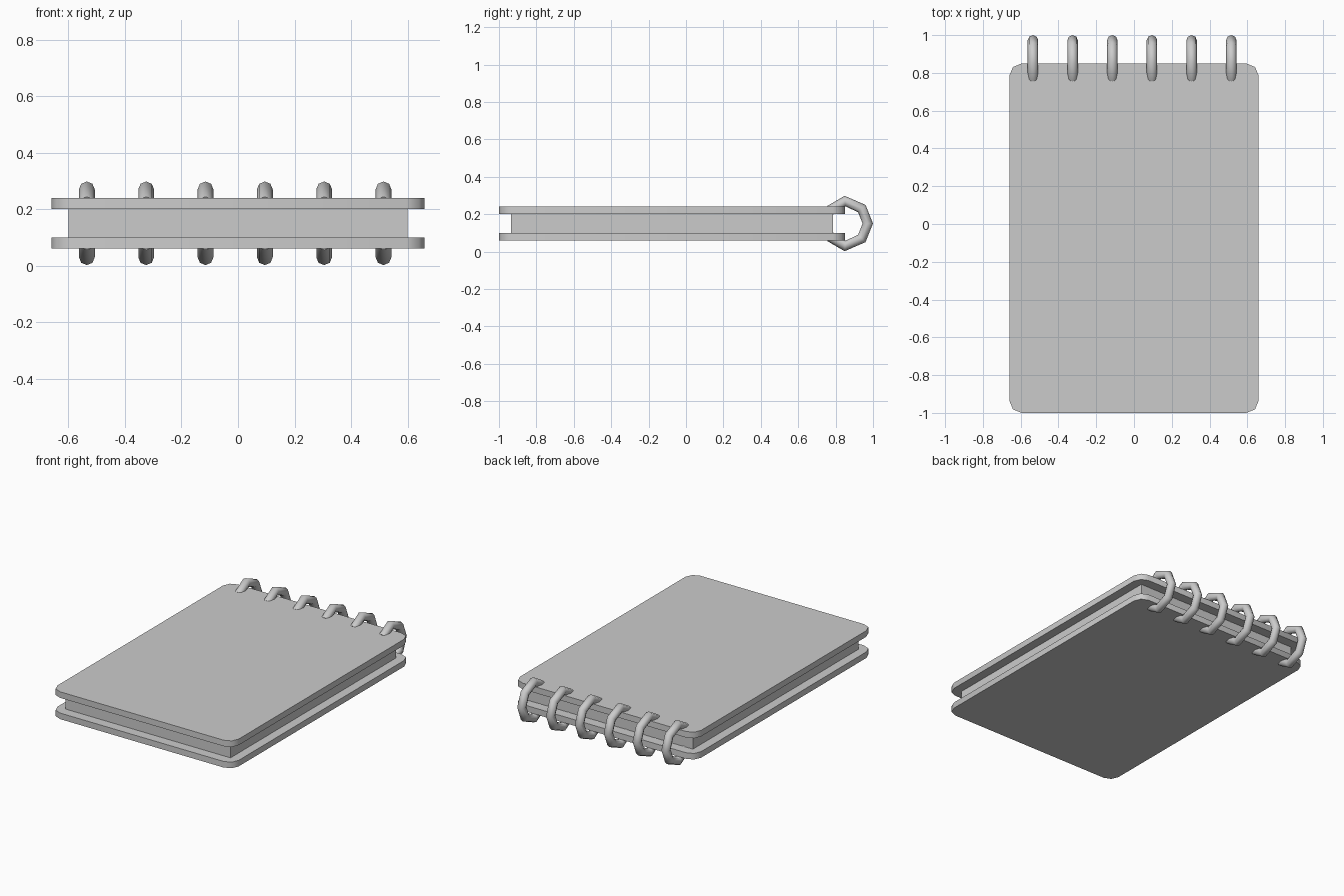
import bpy, bmesh, math

if "Cube" in bpy.data.objects:
    bpy.data.objects.remove(bpy.data.objects["Cube"])


def slab(name, half_x, y0, y1, z0, z1, corner=0.0):
    """Flat box, optionally with rounded vertical corners."""
    bm = bmesh.new()
    bmesh.ops.create_cube(bm, size=1)
    for v in bm.verts:
        v.co = (2 * half_x * v.co.x,
                (y0 + y1) / 2 + (y1 - y0) * v.co.y,
                (z0 + z1) / 2 + (z1 - z0) * v.co.z)
    if corner:
        upright = [e for e in bm.edges
                   if abs(e.verts[0].co.z - e.verts[1].co.z) > 1e-4]
        bmesh.ops.bevel(bm, geom=upright, offset=corner, segments=2,
                        profile=0.5, affect='EDGES')
    mesh = bpy.data.meshes.new(name)
    bm.to_mesh(mesh)
    bm.free()
    ob = bpy.data.objects.new(name, mesh)
    bpy.context.collection.objects.link(ob)
    if corner:
        bpy.ops.object.select_all(action='DESELECT')
        ob.select_set(True)
        bpy.context.view_layer.objects.active = ob
        bpy.ops.object.shade_smooth_by_angle(angle=math.radians(50))
    return ob


def ring(name, x):
    """Open wire loop whose ends sink into the two covers."""
    half = [(0.77, 0.07), (0.85, 0.12), (0.94, 0.08)]
    path = ([(y, 0.15 + h) for y, h in half] + [(0.972, 0.15)]
            + [(y, 0.15 - h) for y, h in reversed(half)])
    cu = bpy.data.curves.new(name, 'CURVE')
    cu.dimensions = '3D'
    cu.bevel_depth = 0.028
    cu.bevel_resolution = 2
    cu.use_fill_caps = True
    sp = cu.splines.new('POLY')
    sp.points.add(len(path) - 1)
    for p, (y, z) in zip(sp.points, path):
        p.co = (x, y, z, 1)
    ob = bpy.data.objects.new(name, cu)
    bpy.context.collection.objects.link(ob)
    bpy.ops.object.select_all(action='DESELECT')
    ob.select_set(True)
    bpy.context.view_layer.objects.active = ob
    bpy.ops.object.convert(target='MESH')
    bpy.ops.object.shade_smooth_by_angle(angle=math.radians(60))


# Covers and page block
slab("back_cover", 0.66, -1.0, 0.85, 0.06, 0.10, corner=0.065)
slab("front_cover", 0.66, -1.0, 0.85, 0.20, 0.24, corner=0.065)
slab("page_block", 0.60, -0.935, 0.785, 0.10, 0.20)

# Row of binding rings
for i in range(6):
    ring(f"binding_ring_{i + 1}", -0.535 + 0.21 * i)
